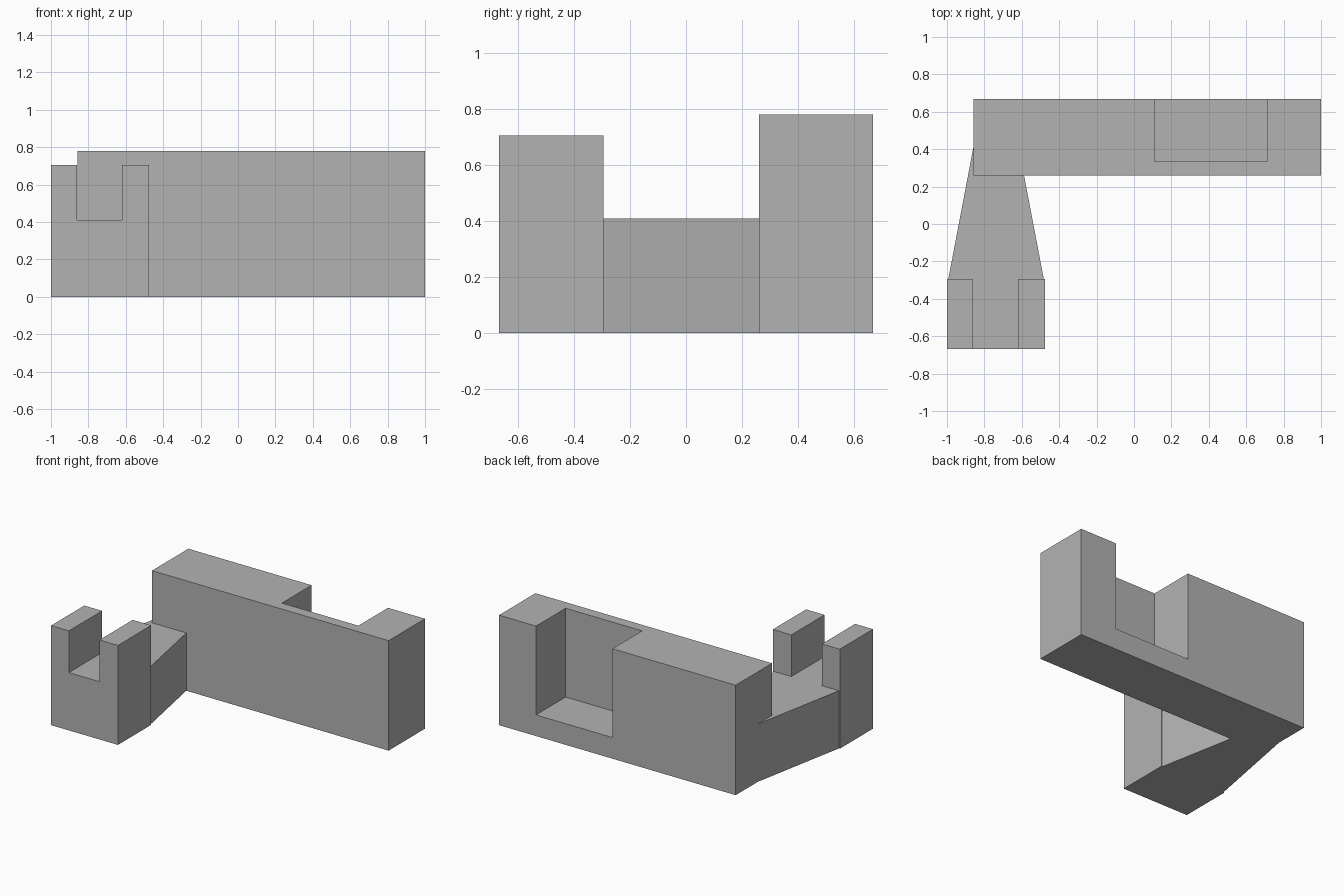
import bpy
import bmesh
from mathutils import Vector

cube = bpy.data.objects.get("Cube")
if cube:
    bpy.data.objects.remove(cube, do_unlink=True)

grey = bpy.data.materials.new("plain grey")
grey.use_nodes = True
colour = (0.45, 0.45, 0.45, 1)
grey.diffuse_color = colour
grey.node_tree.nodes["Principled BSDF"].inputs["Base Color"].default_value = colour


def prism(name, profile, sweep):
    """Extrude a closed flat profile along the sweep vector."""
    bm = bmesh.new()
    face = bm.faces.new([bm.verts.new(p) for p in profile])
    top = bmesh.ops.extrude_face_region(bm, geom=[face])["geom"]
    verts = [g for g in top if isinstance(g, bmesh.types.BMVert)]
    bmesh.ops.translate(bm, verts=verts, vec=Vector(sweep))
    bmesh.ops.recalc_face_normals(bm, faces=bm.faces)
    mesh = bpy.data.meshes.new(name)
    bm.to_mesh(mesh)
    bm.free()
    mesh.materials.append(grey)
    obj = bpy.data.objects.new(name, mesh)
    bpy.context.collection.objects.link(obj)
    return obj


def box(name, x0, x1, y0, y1, z0, z1):
    base = [(x0, y0, z0), (x1, y0, z0), (x1, y1, z0), (x0, y1, z0)]
    return prism(name, base, (0, 0, z1 - z0))


# Key levels shared by the parts
MAIN_X, MAIN_Y, BACK = -0.857, 0.26, 0.667
TOWER_Y, ARM_Z, TOWER_Z = -0.295, 0.41, 0.706

# Long main block with a recess open to the back and top
main = box("main_block", MAIN_X, 1, MAIN_Y, BACK, 0, 0.78)
cutter = box("recess_cutter", 0.11, 0.71, 0.335, 0.8, 0.15, 0.9)
cutter.hide_render = True
cutter.hide_viewport = True
cutter.display_type = 'WIRE'
cut = main.modifiers.new("recess", 'BOOLEAN')
cut.operation = 'DIFFERENCE'
cut.solver = 'EXACT'
cut.object = cutter

# Tapered low arm, its outer side running past the main block's corner
arm = [(-0.993, TOWER_Y), (-0.482, TOWER_Y), (-0.588, MAIN_Y),
       (MAIN_X, MAIN_Y), (MAIN_X, 0.42)]
prism("tapered_arm", [(x, y, 0) for x, y in arm], (0, 0, ARM_Z))

# Slotted end block: a U profile swept front to back
slot = [(-1, 0), (-0.475, 0), (-0.475, TOWER_Z), (-0.62, TOWER_Z),
        (-0.62, ARM_Z), (-0.86, ARM_Z), (-0.86, TOWER_Z), (-1, TOWER_Z)]
prism("slotted_end", [(x, -BACK, z) for x, z in slot], (0, BACK + TOWER_Y, 0))
